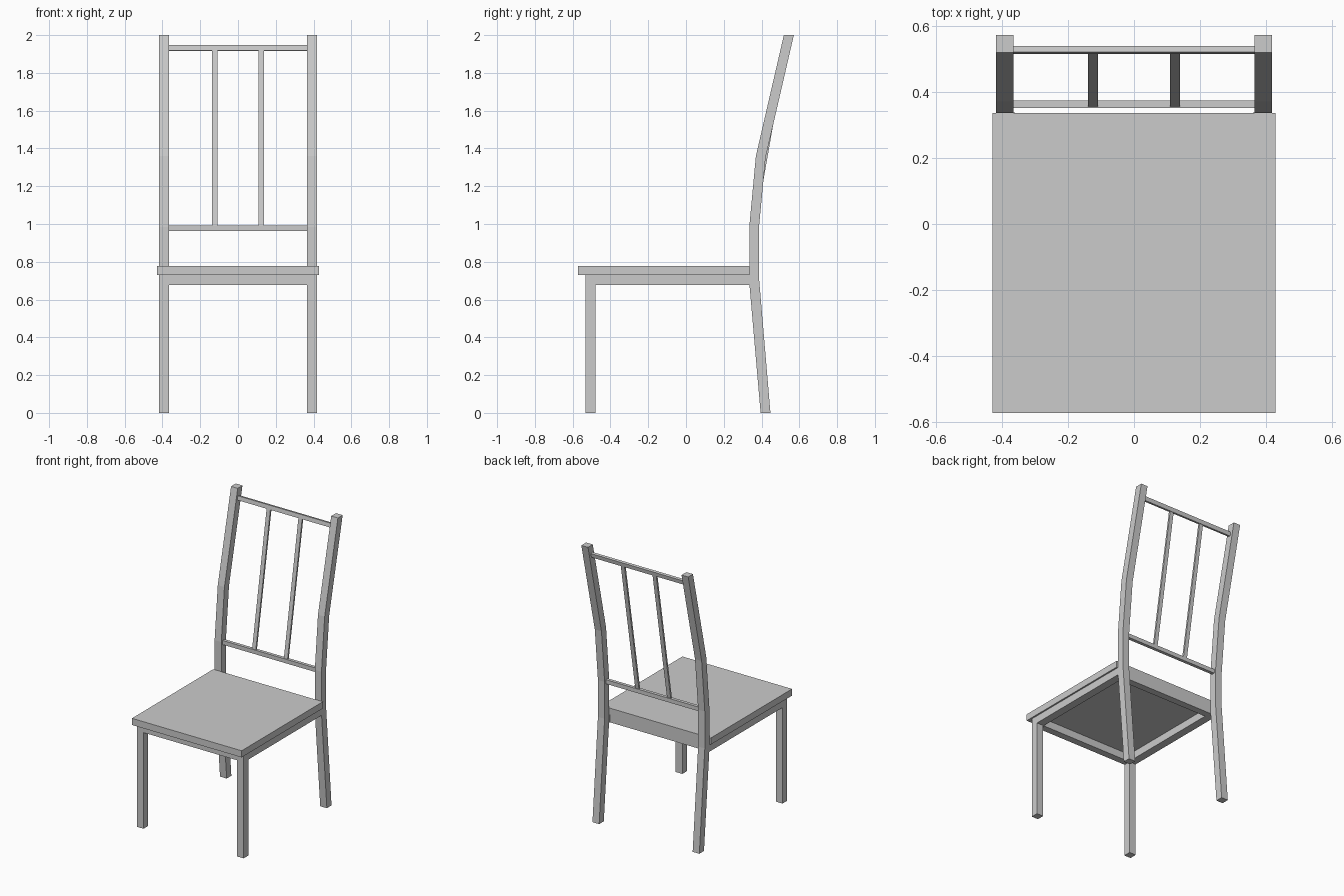
import bpy, bmesh
from math import radians, atan2, hypot
from mathutils import Matrix

if "Cube" in bpy.data.objects:
    bpy.data.objects.remove(bpy.data.objects["Cube"])


def new_object(name, bm):
    bmesh.ops.recalc_face_normals(bm, faces=bm.faces)
    mesh = bpy.data.meshes.new(name)
    bm.to_mesh(mesh)
    bm.free()
    ob = bpy.data.objects.new(name, mesh)
    bpy.context.collection.objects.link(ob)
    return ob


def box(name, centre, size, tilt=0.0):
    """Box tilted around x (negative leans the top backwards)."""
    bm = bmesh.new()
    m = Matrix.Translation(centre) @ Matrix.Rotation(tilt, 4, 'X') @ Matrix.Diagonal((*size, 1))
    bmesh.ops.create_cube(bm, size=1, matrix=m)
    return new_object(name, bm)


def span(name, x, y, z):
    """Box from its (min, max) limits."""
    lim = (x, y, z)
    return box(name, [(a + b) / 2 for a, b in lim], [b - a for a, b in lim])


LEG_IN, LEG_OUT = 0.365, 0.417
SEAT_BACK = 0.335
SEAT_Z, APRON_Z = (0.73, 0.777), (0.677, 0.73)

# Seat board
span("seat", (-0.428, 0.428), (-0.571, SEAT_BACK), SEAT_Z)

# Bent back post outline as (front y, rear y, front z, rear z)
post = [(0.395, 0.447, 0, 0), (0.335, 0.386, 0.69, 0.72), (0.335, 0.386, 0.985, 0.98),
        (0.37, 0.421, 1.36, 1.35), (0.518, 0.571, 2, 2)]

for s, side in ((-1, "left"), (1, "right")):
    x = sorted((s * LEG_IN, s * LEG_OUT))
    # Front legs
    span(f"front_leg_{side}", x, (-0.532, -0.48), (0, SEAT_Z[0]))
    # Side aprons
    span(f"side_apron_{side}", sorted((s * 0.36, s * LEG_OUT)), (-0.48, SEAT_BACK + 0.002), APRON_Z)

    # Back posts, extruded from the bent outline
    bm = bmesh.new()
    rings = [[bm.verts.new(c) for c in ((x[0], f, zf), (x[1], f, zf), (x[1], r, zr), (x[0], r, zr))]
             for f, r, zf, zr in post]
    for a, b in zip(rings, rings[1:]):
        for i in range(4):
            j = (i + 1) % 4
            bm.faces.new((a[i], a[j], b[j], b[i]))
    bm.faces.new(rings[0])
    bm.faces.new(rings[-1])
    new_object(f"back_post_{side}", bm)

    # Leaning spindles between the rails
    y0, z0, y1, z1 = 0.3595, 0.98, 0.5245, 1.925
    box(f"spindle_{side}", (s * 0.124, (y0 + y1) / 2, (z0 + z1) / 2),
        (0.029, 0.013, hypot(y1 - y0, z1 - z0)), -atan2(y1 - y0, z1 - z0))

# Front and rear aprons
span("front_apron", (-LEG_IN, LEG_IN), (-0.53, -0.48), APRON_Z)
span("rear_apron", (-LEG_IN, LEG_IN), (0.285, SEAT_BACK), APRON_Z)

# Back rails
box("lower_rail", (0, 0.3615, 0.9765), (2 * LEG_IN + 0.01, 0.023, 0.029))
box("upper_rail", (0, 0.5265, 1.931), (2 * LEG_IN + 0.01, 0.019, 0.029), radians(-10))
